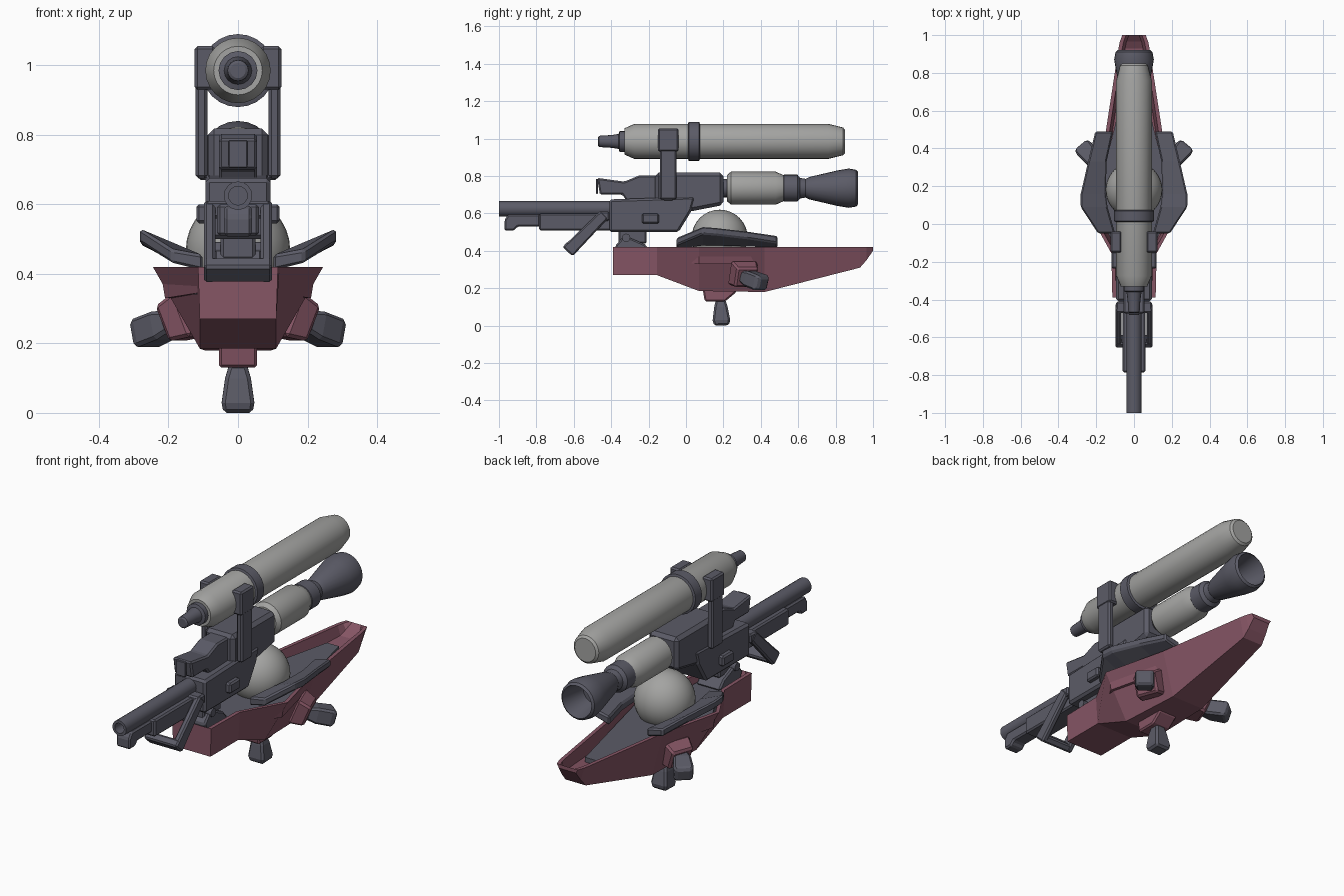
import bpy, bmesh, math
from mathutils import Vector


def material(name, col):
    m = bpy.data.materials.new(name)
    m.diffuse_color = (*col, 1)
    return m


DARK = material("slate grey", (0.105, 0.105, 0.135))
RED = material("dull maroon", (0.24, 0.092, 0.13))
LIGHT = material("pale grey", (0.37, 0.37, 0.36))


def finish(name, bm, mat, bevel=0, smooth=False):
    bmesh.ops.recalc_face_normals(bm, faces=bm.faces)
    me = bpy.data.meshes.new(name)
    bm.to_mesh(me)
    bm.free()
    me.materials.append(mat)
    ob = bpy.data.objects.new(name, me)
    bpy.context.collection.objects.link(ob)
    if bevel:
        b = ob.modifiers.new("bevel", 'BEVEL')
        b.width, b.segments, b.limit_method = bevel, 1, 'ANGLE'
    if smooth:
        bpy.ops.object.select_all(action='DESELECT')
        ob.select_set(True)
        bpy.context.view_layer.objects.active = ob
        bpy.ops.object.shade_smooth_by_angle(angle=math.radians(25))
    return ob


def loft(name, rings, mat, bevel=0, smooth=False):
    """Skin a row of equal closed rings and cap both ends."""
    bm = bmesh.new()
    vs = [[bm.verts.new(p) for p in r] for r in rings]
    n = len(vs[0])
    for a, b in zip(vs, vs[1:]):
        for i in range(n):
            j = (i + 1) % n
            bm.faces.new((a[i], a[j], b[j], b[i]))
    bm.faces.new(vs[0])
    bm.faces.new(vs[-1])
    return finish(name, bm, mat, bevel, smooth)


def slab(name, yz, x0, x1, mat=DARK, bevel=0.008):
    """Side profile extruded from x0 to x1."""
    return loft(name, [[(x, y, z) for y, z in yz] for x in (x0, x1)], mat, bevel)


def box(name, x, y, z, mat=DARK, bevel=0.008):
    return slab(name, [(y[0], z[0]), (y[1], z[0]), (y[1], z[1]), (y[0], z[1])], *x, mat, bevel)


def lathe(name, profile, cz, mat, n=24):
    """Turned part along y; profile holds (y, radius)."""
    rings = [[(r * math.sin(2 * math.pi * i / n), y, cz + r * math.cos(2 * math.pi * i / n))
              for i in range(n)] for y, r in profile]
    return loft(name, rings, mat, 0, True)


def along(name, base, axis, sections, mat, bevel=0.01):
    """Rectangular sections (distance, half a, half b) stacked along an axis."""
    q = Vector(axis).normalized().to_track_quat('Z', 'Y')
    rings = [[Vector(base) + q @ Vector((sx * a, sy * b, d))
              for sx, sy in ((-1, -1), (1, -1), (1, 1), (-1, 1))] for d, a, b in sections]
    return loft(name, rings, mat, bevel)


# Hull: open boat shell; y, bottom half width, bottom z, top half width, floor z
T = 0.42
hull = []
for y, bw, bz, tw, fz in [(-0.39, 0.11, 0.27, 0.115, T), (-0.37, 0.11, 0.27, 0.115, 0.36),
                          (-0.155, 0.11, 0.27, 0.12, 0.35), (0.07, 0.11, 0.185, 0.245, 0.33),
                          (0.42, 0.095, 0.18, 0.16, 0.33), (0.93, 0.06, 0.31, 0.082, 0.37),
                          (0.965, 0.055, 0.35, 0.075, 0.39), (1.0, 0.05, 0.40, 0.062, T)]:
    half = [(bw, bz), (tw, T), (tw - 0.02, T), (tw - 0.035, fz)]
    hull.append([(x, y, z) for x, z in half] + [(-x, y, z) for x, z in reversed(half)])
loft("hull", hull, RED)

# Dark floor inside the hull
floor = [(-0.36, 0.08), (-0.15, 0.085), (0.08, 0.205), (0.42, 0.125), (0.8, 0.035)]
loft("hull_floor", [[(-w, y, 0.34), (w, y, 0.34), (w, y, 0.385), (-w, y, 0.385)]
                    for y, w in floor], DARK)

# Ball seated in the hull
bm = bmesh.new()
bmesh.ops.create_uvsphere(bm, u_segments=32, v_segments=16, radius=0.15)
ball = finish("ball", bm, LIGHT, 0, True)
ball.location = (0, 0.18, 0.47)

for s, side in ((1, "right"), (-1, "left")):
    # Upswept deck wing: y, inner x, inner z, outer x, outer z
    wing = []
    for y, xi, zi, xo, zo in [(-0.05, 0.10, 0.43, 0.19, 0.445), (0.09, 0.14, 0.445, 0.282, 0.505),
                              (0.16, 0.15, 0.445, 0.282, 0.50), (0.33, 0.145, 0.44, 0.243, 0.48),
                              (0.49, 0.11, 0.435, 0.205, 0.455)]:
        wing.append([(s * xi, y, zi - 0.02), (s * xo, y, zo - 0.015),
                     (s * xo, y, zo + 0.025), (s * xi, y, zi + 0.025)])
    loft(side + "_deck_wing", wing, DARK, 0.008)
    # Side thruster and its mount
    along(side + "_thruster_mount", (s * 0.135, 0.30, 0.285), (s * 0.8, 0.3, -0.35),
          [(0, 0.075, 0.07), (0.075, 0.06, 0.055)], RED)
    along(side + "_thruster", (s * 0.185, 0.305, 0.265), (s * 0.62, 0.74, -0.27),
          [(0, 0.03, 0.03), (0.05, 0.043, 0.042), (0.13, 0.05, 0.042), (0.15, 0.038, 0.034)], DARK)
    # Tank bracket
    box(side + "_tank_bracket", sorted((s * 0.088, s * 0.122)), (-0.14, -0.05), (0.675, 1.035))
    box(side + "_bracket_flange", sorted((s * 0.065, s * 0.125)), (-0.15, -0.04), (0.93, 1.055))
    box(side + "_bracket_foot", sorted((s * 0.07, s * 0.115)), (-0.125, -0.065), (0.67, 0.80))
    # Receiver side stud
    box(side + "_stud", sorted((s * 0.08, s * 0.12)), (-0.235, -0.145), (0.545, 0.60))
    # Leg of the folding stand
    slab(side + "_stand_leg", [(-0.455, 0.615), (-0.415, 0.575), (-0.605, 0.372), (-0.66, 0.42)],
         s * 0.065, s * 0.098)

# Stand crossbar and hinge block
slab("stand_crossbar", [(-0.632, 0.45), (-0.582, 0.40), (-0.608, 0.372), (-0.66, 0.42)], -0.098, 0.098)
box("stand_hinge", (-0.095, 0.095), (-0.47, -0.41), (0.56, 0.61))

# Bottom thruster and its mount
slab("bottom_thruster_mount", [(0.09, 0.19), (0.10, 0.13), (0.21, 0.13), (0.27, 0.18), (0.27, 0.2),
                               (0.09, 0.2)], -0.055, 0.055, RED)
along("bottom_thruster", (0, 0.185, 0.14), (0, 0.04, -1),
      [(0, 0.025, 0.025), (0.04, 0.037, 0.036), (0.11, 0.047, 0.047), (0.139, 0.042, 0.04)], DARK)

# Receiver: upper and lower housings
slab("upper_receiver", [(-0.165, 0.60), (-0.165, 0.818), (0.20, 0.818), (0.20, 0.645), (0.03, 0.612)],
     -0.087, 0.087, bevel=0.018)
slab("lower_receiver", [(-0.41, 0.50), (-0.41, 0.675), (0.05, 0.69), (0.03, 0.615), (-0.04, 0.50)],
     -0.094, 0.094, bevel=0.012)

# Sight block
slab("sight", [(-0.475, 0.79), (-0.33, 0.77), (-0.25, 0.803), (-0.15, 0.803), (-0.15, 0.67),
               (-0.32, 0.67), (-0.34, 0.70), (-0.46, 0.70)], -0.055, 0.055)
box("sight_window", (-0.027, 0.027), (-0.482, -0.47), (0.705, 0.785), bevel=0.003)

# Barrel with a hollow muzzle, and under-barrel parts
lathe("barrel", [(-0.93, 0.027), (-1.0, 0.027), (-1.0, 0.041), (-0.40, 0.041)], 0.625, DARK, 16)
box("fore_grip", (-0.06, 0.06), (-0.785, -0.40), (0.51, 0.60))
slab("barrel_lug", [(-0.97, 0.565), (-0.97, 0.508), (-0.92, 0.508), (-0.90, 0.53), (-0.78, 0.53),
                    (-0.78, 0.595), (-0.95, 0.595)], -0.04, 0.04)

# Swivel mount between gun and hull
slab("gun_mount", [(-0.38, 0.425), (-0.34, 0.47), (-0.30, 0.47), (-0.22, 0.435), (-0.18, 0.39),
                   (-0.36, 0.38)], -0.07, 0.07)
box("mount_neck", (-0.05, 0.05), (-0.36, -0.21), (0.44, 0.51))
pin = lathe("swivel_pin", [(-0.08, 0.022), (0.08, 0.022)], 0, DARK, 12)
pin.rotation_euler.z = math.pi / 2
pin.location = (0, -0.32, 0.47)

# Top tank with nozzle and collar
C = 0.985
lathe("top_tank", [(-0.33, 0.07), (-0.275, 0.094), (0.76, 0.094), (0.84, 0.074), (0.85, 0.062)], C, LIGHT)
lathe("tank_nozzle", [(-0.47, 0.022), (-0.465, 0.03), (-0.40, 0.034), (-0.36, 0.04), (-0.355, 0.056),
                      (-0.32, 0.056)], C, DARK, 16)
lathe("tank_collar", [(0.01, 0.092), (0.015, 0.105), (0.07, 0.105), (0.075, 0.092)], C, DARK)

# Rear canister, coupling and open exhaust bell
E = 0.735
lathe("canister_joint", [(0.18, 0.05), (0.235, 0.05)], E, DARK, 16)
lathe("canister", [(0.22, 0.07), (0.24, 0.088), (0.48, 0.088), (0.53, 0.066)], E, LIGHT)
lathe("exhaust_bell", [(0.51, 0.058), (0.525, 0.072), (0.595, 0.072), (0.61, 0.055), (0.64, 0.05),
                       (0.66, 0.06), (0.81, 0.095), (0.87, 0.105), (0.91, 0.098), (0.92, 0.086),
                       (0.88, 0.078), (0.78, 0.06)], E, DARK)
